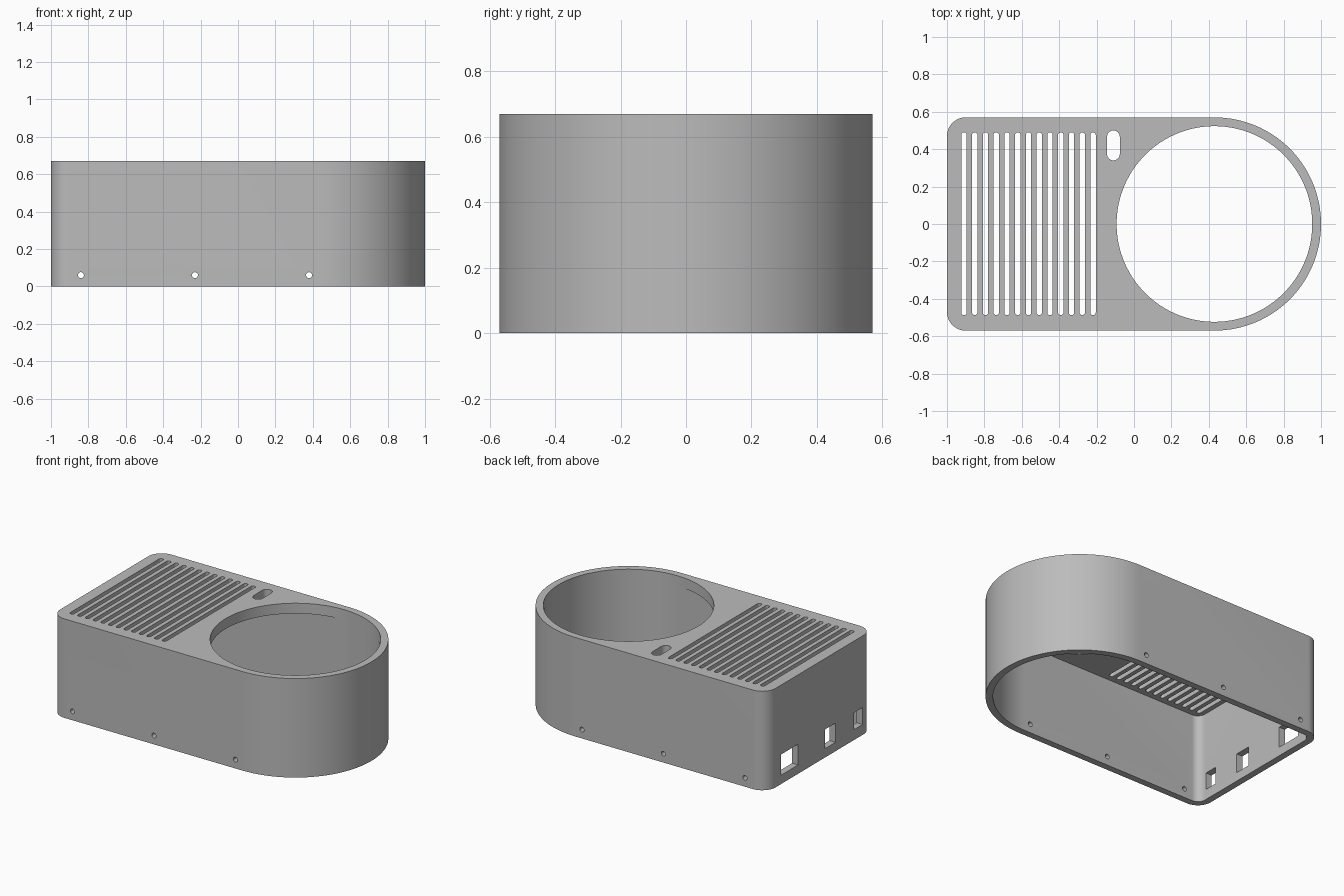
import bpy, bmesh, math
from mathutils import Vector

if "Cube" in bpy.data.objects:
    bpy.data.objects.remove(bpy.data.objects["Cube"], do_unlink=True)

HEIGHT, HALF_W, WALL, TOP = 0.67, 0.57, 0.045, 0.07
ROUND_X = 0.43   # centre of the round end

grey = bpy.data.materials.new("plain grey")
grey.use_nodes = True
grey.diffuse_color = (0.5, 0.5, 0.5, 1)
grey.node_tree.nodes["Principled BSDF"].inputs["Base Color"].default_value = (0.5, 0.5, 0.5, 1)


def arc(cx, cy, r, start, end, steps):
    angles = [math.radians(start + (end - start) * i / steps) for i in range(steps + 1)]
    return [(cx + r * math.cos(a), cy + r * math.sin(a)) for a in angles]


def body_outline(inset):
    """Rounded box on the -x side, half circle on the +x side."""
    half, corner = HALF_W - inset, 0.1 - inset
    cx, cy = -1 + inset + corner, half - corner
    return (arc(ROUND_X, 0, half, -90, 90, 64)
            + arc(cx, cy, corner, 90, 180, 12)
            + arc(cx, -cy, corner, 180, 270, 12))


def slot_outline(x, y0, y1, width):
    r = width / 2
    return arc(x, y1 - r, r, 0, 180, 12) + arc(x, y0 + r, r, 180, 360, 12)


def prism(name, outline, z0, z1):
    bm = bmesh.new()
    face = bm.faces.new([bm.verts.new((x, y, z0)) for x, y in outline])
    top = bmesh.ops.extrude_face_region(bm, geom=[face])["geom"]
    bmesh.ops.translate(bm, vec=(0, 0, z1 - z0),
                        verts=[g for g in top if isinstance(g, bmesh.types.BMVert)])
    bmesh.ops.recalc_face_normals(bm, faces=bm.faces)
    mesh = bpy.data.meshes.new(name)
    bm.to_mesh(mesh)
    bm.free()
    ob = bpy.data.objects.new(name, mesh)
    bpy.context.collection.objects.link(ob)
    return ob


def cut(target, cutter):
    mod = target.modifiers.new("cut", "BOOLEAN")
    mod.operation, mod.solver, mod.object = "DIFFERENCE", "EXACT", cutter
    bpy.context.view_layer.objects.active = target
    bpy.ops.object.modifier_apply(modifier=mod.name)
    bpy.data.objects.remove(cutter, do_unlink=True)


# Hollow shell, open at the bottom
shell = prism("enclosure_shell", body_outline(0), 0, HEIGHT)
cut(shell, prism("cavity", body_outline(WALL), -0.1, HEIGHT - TOP))

# Large round opening in the top
cut(shell, prism("round_opening", arc(ROUND_X, 0, 0.523, 0, 357.5, 143), 0.5, 0.8))

# Row of vent slots and one short wide slot
for i in range(13):
    cut(shell, prism("vent_slot", slot_outline(-0.909 + i * 0.0575, -0.487, 0.49, 0.029), 0.5, 0.8))
cut(shell, prism("switch_slot", slot_outline(-0.11, 0.34, 0.5, 0.068), 0.5, 0.8))

# Connector windows in the flat end
for y0, y1, z0, z1 in ((0.23, 0.41, 0.06, 0.2), (-0.17, -0.06, 0.06, 0.19), (-0.46, -0.37, 0.07, 0.185)):
    cut(shell, prism("window", [(-1.1, y0), (-0.9, y0), (-0.9, y1), (-1.1, y1)], z0, z1))

# Screw holes through both long walls
for x in (-0.84, -0.23, 0.38):
    drill = prism("screw_hole", arc(0, 0, 0.016, 0, 345, 23), -0.8, 0.8)
    drill.rotation_euler.x = math.pi / 2
    drill.location = Vector((x, 0, 0.06))
    bpy.context.view_layer.update()
    cut(shell, drill)

# Finish
shell.data.materials.clear()
shell.data.materials.append(grey)
for p in shell.data.polygons:
    p.material_index = 0
bpy.ops.object.select_all(action="DESELECT")
shell.select_set(True)
bpy.context.view_layer.objects.active = shell
bpy.ops.object.shade_smooth_by_angle(angle=math.radians(30))
